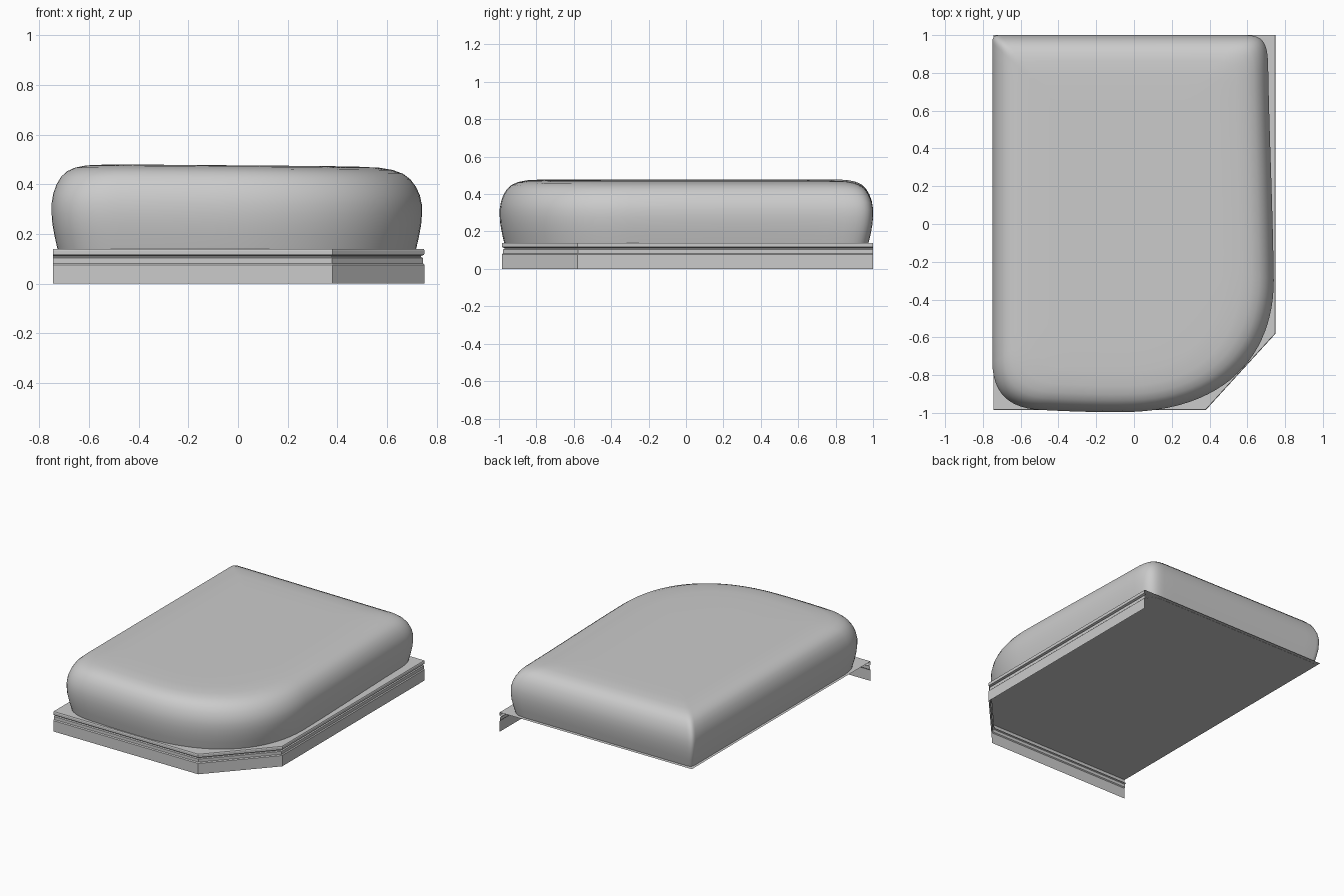
import bpy, math
from mathutils import Vector
from mathutils.geometry import interpolate_bezier

if "Cube" in bpy.data.objects:
    bpy.data.objects.remove(bpy.data.objects["Cube"])


def make(name, verts, faces, angle):
    me = bpy.data.meshes.new(name)
    me.from_pydata(verts, [], faces)
    me.update()
    ob = bpy.data.objects.new(name, me)
    bpy.context.collection.objects.link(ob)
    bpy.ops.object.select_all(action='DESELECT')
    bpy.context.view_layer.objects.active = ob
    ob.select_set(True)
    bpy.ops.object.shade_smooth_by_angle(angle=math.radians(angle))
    return ob


# Cushion plan outline, counter-clockwise: (start, handle, handle, end, steps)
segments = [
    ((-.75, .96), (-.75, .4), (-.75, -.2), (-.75, -.74), 16),
    ((-.75, -.74), (-.745, -.89), (-.67, -.98), (-.48, -.985), 12),
    ((-.48, -.985), (-.35, -.992), (-.2, -.997), (-.08, -.996), 6),
    ((-.08, -.996), (.5, -1.0), (.74, -.68), (.74, -.3), 24),
    ((.74, -.3), (.735, .1), (.715, .5), (.71, .85), 12),
    ((.71, .85), (.705, .97), (.68, 1), (.58, 1), 10),
    ((.58, 1), (.2, 1), (-.3, 1), (-.71, 1), 14),
    ((-.71, 1), (-.74, 1), (-.75, .99), (-.75, .96), 6),
]
outline = []
for a, b, c, d, n in segments:
    outline += interpolate_bezier(Vector(a), Vector(b), Vector(c), Vector(d), n + 1)[:-1]
N = len(outline)

# Cushion side profile: (inset, height)
profile = [(.024, .138), (.012, .19), (.003, .24), (0, .28), (0, .32), (.007, .36),
           (.02, .395), (.038, .425), (.062, .447), (.095, .462), (.14, .471),
           (.22, .475), (.35, .476), (.5, .476)]
verts, faces = [], []
for d, z in profile:
    for p in outline:
        dx = d * (1.25 if p.x > 0 and z > .3 else 1)
        x, y = p.x * (1 - dx / .75), p.y * (1 - d)
        verts.append((x, y, z - .008 * x * (z - .14) / .336))
for r in range(len(profile) - 1):
    for i in range(N):
        j = (i + 1) % N
        faces.append((r * N + i, r * N + j, (r + 1) * N + j, (r + 1) * N + i))
faces.append(tuple(reversed(range(N))))
top = (len(profile) - 1) * N
verts.append((0, 0, .476))
faces += [(top + i, top + (i + 1) % N, len(verts) - 1) for i in range(N)]
make("seat_cushion", verts, faces, 60)

# Grooved apron along the front, clipped corner and right side
path = [Vector(p) for p in ((-.745, -.985), (.38, -.985), (.75, -.58), (.75, 1))]
section = [(0, 0), (0, .076), (.006, .082), (.006, .103), (.014, .107),
           (.014, .111), (.002, .116), (0, .12), (0, .134), (.003, .139)]


def inward(i):
    normals = []
    for k in (i - 1, i):
        if 0 <= k < len(path) - 1:
            e = (path[k + 1] - path[k]).normalized()
            normals.append(Vector((-e.y, e.x)))
    m = (normals[0] + normals[-1]).normalized()
    return m / m.dot(normals[0])


S = len(section)
verts = [(*(p + inward(i) * d), z) for i, p in enumerate(path) for d, z in section]
faces = [(i * S + k, (i + 1) * S + k, (i + 1) * S + k + 1, i * S + k + 1)
         for i in range(len(path) - 1) for k in range(S - 1)]
make("base_apron", verts, faces, 20)

# Flat deck under the cushion
deck = [(*(p + inward(i) * .003), .139) for i, p in enumerate(path)] + [(-.745, 1, .139)]
make("base_deck", deck, [tuple(range(len(deck)))], 20)
